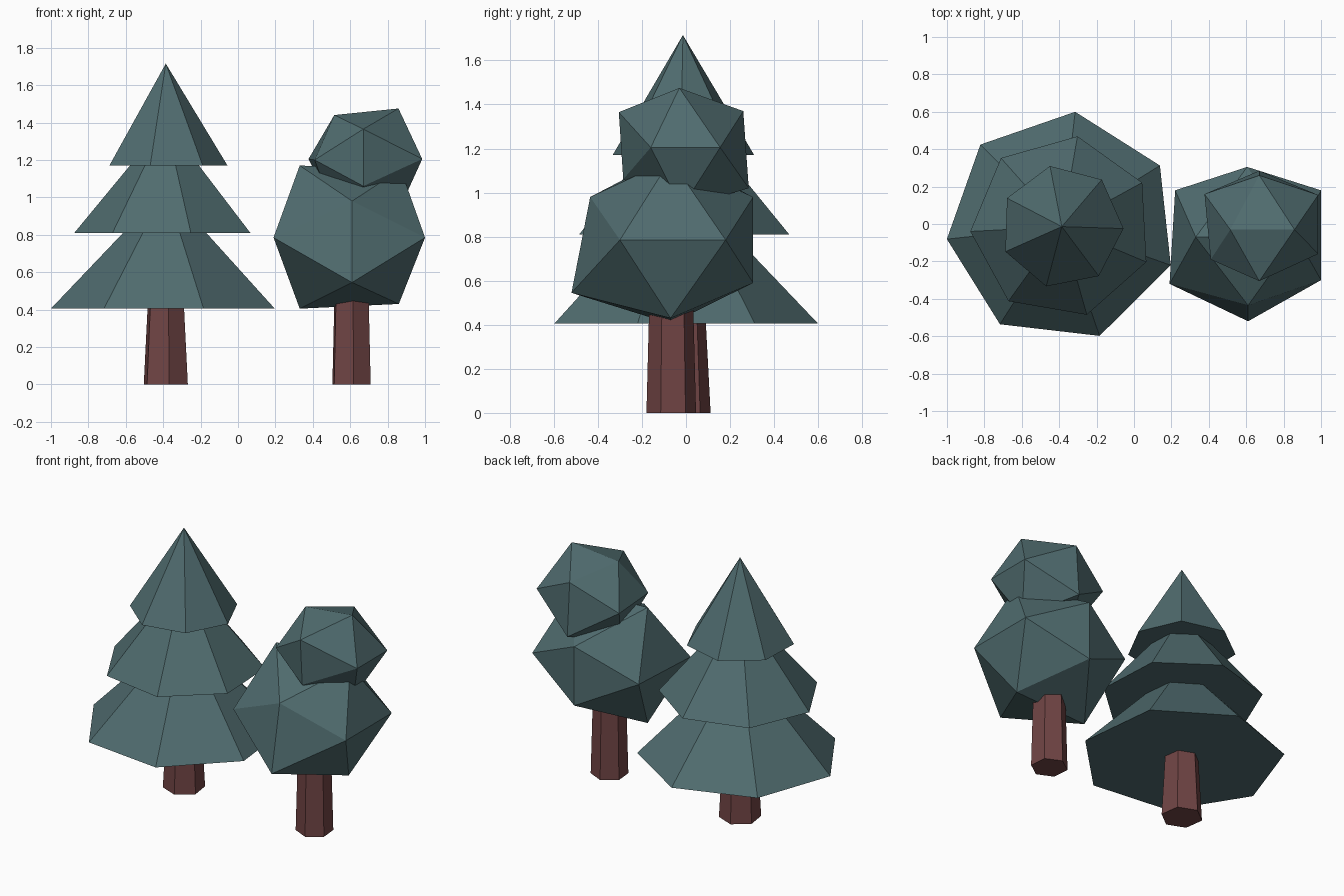
import bpy, bmesh
from math import cos, sin, tau, radians

cube = bpy.data.objects.get("Cube")
if cube:
    bpy.data.objects.remove(cube, do_unlink=True)


def material(name, color):
    mat = bpy.data.materials.new(name)
    mat.use_nodes = True
    mat.diffuse_color = (*color, 1)
    mat.node_tree.nodes["Principled BSDF"].inputs["Base Color"].default_value = (*color, 1)
    return mat


foliage = material("dark teal foliage", (0.080, 0.150, 0.159))
bark = material("red brown bark", (0.162, 0.058, 0.058))


def add_object(name, bm, mat):
    bmesh.ops.recalc_face_normals(bm, faces=bm.faces)
    mesh = bpy.data.meshes.new(name)
    bm.to_mesh(mesh)
    bm.free()
    mesh.materials.append(mat)
    obj = bpy.data.objects.new(name, mesh)
    bpy.context.collection.objects.link(obj)


def tapered(name, center, sides, turn, low, high, mat):
    """Closed prism tapering from low to high, each (radius, z); zero radius is a point."""
    bm = bmesh.new()
    angles = [radians(turn) + tau * i / sides for i in range(sides)]

    def ring(radius, z):
        return [bm.verts.new((center[0] + radius * cos(a), center[1] + radius * sin(a), z))
                for a in angles]

    base = ring(*low)
    bm.faces.new(base[::-1])
    if high[0]:
        top = ring(*high)
        bm.faces.new(top)
    else:
        top = [bm.verts.new((*center, high[1]))] * sides
    for i in range(sides):
        j = (i + 1) % sides
        corners = dict.fromkeys((base[i], base[j], top[j], top[i]))
        bm.faces.new(list(corners))
    add_object(name, bm, mat)


def faceted_ball(name, points):
    """Uneven twenty-sided ball wrapped around its twelve corners."""
    bm = bmesh.new()
    for p in points:
        bm.verts.new(p)
    bmesh.ops.convex_hull(bm, input=bm.verts)
    add_object(name, bm, foliage)


# Conifer: trunk and three tiers
pine = (-0.386, -0.014)
tapered("conifer_trunk", pine, 6, -22, (0.127, 0), (0.104, 0.43), bark)
tapered("conifer_lower_tier", pine, 7, -19.5, (0.618, 0.405), (0.225, 0.815), foliage)
tapered("conifer_middle_tier", pine, 7, -22.7, (0.49, 0.81), (0.188, 1.175), foliage)
tapered("conifer_top_tier", pine, 7, -1.8, (0.33, 1.17), (0, 1.715), foliage)

# Round tree: trunk and two faceted crowns
tapered("round_tree_trunk", (0.607, -0.067), 6, -25, (0.113, 0), (0.1, 0.5), bark)
faceted_ball("round_tree_lower_crown", [
    (1.0, -0.3, 0.785), (1.0, 0.18, 0.785), (0.19, -0.32, 0.785), (0.22, 0.18, 0.785),
    (0.61, -0.52, 0.545), (0.61, -0.435, 0.98), (0.605, 0.305, 0.59), (0.605, 0.305, 0.98),
    (0.33, -0.07, 0.405), (0.86, -0.07, 0.43), (0.33, -0.07, 1.17), (0.87, -0.07, 1.15)])
faceted_ball("round_tree_upper_crown", [
    (0.985, -0.16, 1.205), (0.985, 0.155, 1.205), (0.377, 0.16, 1.205), (0.41, -0.19, 1.2),
    (0.67, -0.305, 1.365), (0.67, -0.285, 1.06), (0.67, 0.26, 1.37), (0.67, 0.285, 1.02),
    (0.515, -0.03, 1.44), (0.858, -0.03, 1.475), (0.5, -0.02, 0.95), (0.86, -0.02, 0.93)])
